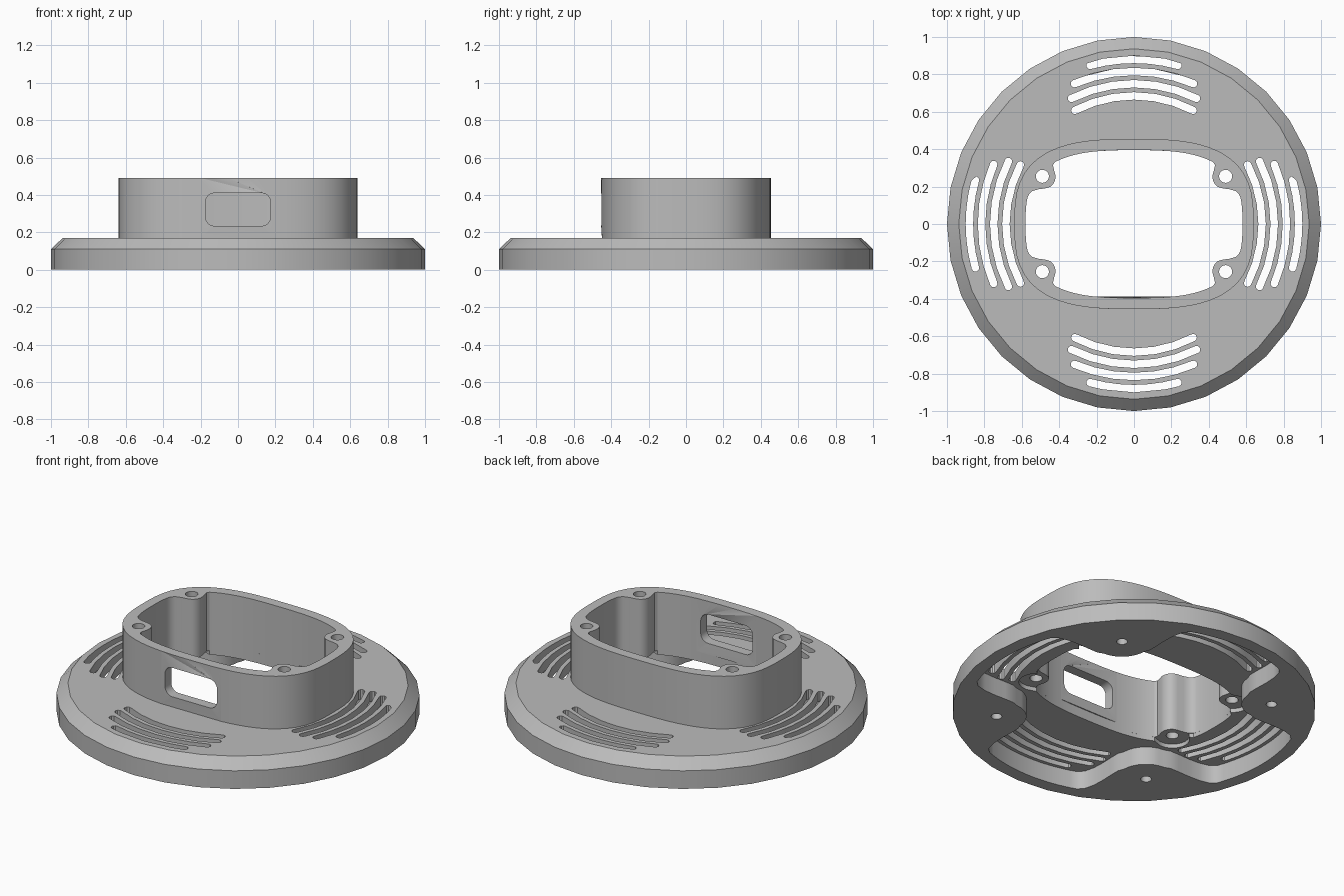
import bpy
import bmesh
from math import sin, cos, pi, radians, degrees, sqrt, hypot, atan2, asin
from mathutils import Vector
from mathutils.geometry import tessellate_polygon

cube = bpy.data.objects.get("Cube")
if cube:
    bpy.data.objects.remove(cube, do_unlink=True)

grey = bpy.data.materials.new("light_grey")
grey.use_nodes = True
GREY = (0.5, 0.5, 0.5, 1)
grey.diffuse_color = GREY
grey.node_tree.nodes["Principled BSDF"].inputs["Base Color"].default_value = GREY

ROOF, RECESS, PLATE, TOP = 0.11, 0.135, 0.17, 0.49
BOSS = (0.49, 0.255)
BOSS_DIST, BOSS_AXIS = hypot(*BOSS), atan2(BOSS[1], BOSS[0])
PANEL = 0.2
CORNERS = [(sx, sy) for sx in (1, -1) for sy in (1, -1)]


def polar(radius, count):
    """Closed outline, starting at the front, from a radius per angle."""
    angles = [2 * pi * i / count - pi / 2 for i in range(count)]
    return [(radius(a) * cos(a), radius(a) * sin(a)) for a in angles]


def circle(x, y, r, count=24):
    return [(x + px, y + py) for px, py in polar(lambda a: r, count)]


def four_holes(x, y, r):
    return [circle(sx * x, sy * y, r) for sx, sy in CORNERS]


def add_slab(bm, loops, z0, z1, taper=1):
    """Flat shape with holes given thickness; its first loop may taper."""
    low, high = [], []
    for k, loop in enumerate(loops):
        s = taper if k == 0 else 1
        a = [bm.verts.new((x, y, z0)) for x, y in loop]
        b = [bm.verts.new((x * s, y * s, z1)) for x, y in loop]
        for i in range(len(a)):
            bm.faces.new((a[i - 1], a[i], b[i], b[i - 1]))
        low += a
        high += b
    flat = [[Vector((x, y, 0)) for x, y in loop] for loop in loops]
    for tri in tessellate_polygon(flat):
        for verts in (low, high):
            bm.faces.new([verts[i] for i in tri])


def finish(name, bm):
    bmesh.ops.recalc_face_normals(bm, faces=bm.faces)
    mesh = bpy.data.meshes.new(name)
    bm.to_mesh(mesh)
    bm.free()
    mesh.materials.append(grey)
    mesh.shade_smooth()
    mesh.set_sharp_from_angle(angle=radians(30))
    bpy.context.scene.collection.objects.link(bpy.data.objects.new(name, mesh))


def oval(rx, ry, power=2.9):
    return lambda a: (abs(cos(a) / rx) ** power + abs(sin(a) / ry) ** power) ** (-1 / power)


def oval_depth(x, rx, ry, power=2.9):
    return ry * (1 - abs(x / rx) ** power) ** (1 / power)


def circle_hit(dist, r, d, side):
    """Near (-1) or far (1) side of a circle seen d radians off its axis."""
    return dist * cos(d) + side * sqrt(max(r * r - (dist * sin(d)) ** 2, 0))


def boss_angle(a):
    return abs(atan2(abs(sin(a)), abs(cos(a))) - BOSS_AXIS)


def opening(a):
    """Inner wall radius, pushed in by the four screw bosses."""
    r = oval(0.58, 0.395)(a)
    d = boss_angle(a)
    edge = asin(0.072 / BOSS_DIST)
    if d < edge:
        return min(r, circle_hit(BOSS_DIST, 0.072, d, -1))
    t = min((d - edge) / radians(3.5), 1)
    return min(r, BOSS_DIST + (r - BOSS_DIST) * t)


def recessed_opening(a):
    """Opening widened by the screw head recesses below the bosses."""
    d = boss_angle(a)
    if d < asin(0.095 / BOSS_DIST):
        return max(opening(a), circle_hit(BOSS_DIST, 0.095, d, 1))
    return opening(a)


def pocket(a):
    """Underside recess radius, with four mounting lobes on the diagonals."""
    d = abs(degrees(a) % 90 - 45)
    inner = circle_hit(0.76, 0.165, radians(min(d, 10)), -1)
    t = min(max((d - 10) / 15, 0), 1)
    return inner + (0.92 - inner) * t * t * (3 - 2 * t)


def soften(pts):
    n = len(pts)
    return [tuple((pts[i - 1][k] + 2 * pts[i][k] + pts[(i + 1) % n][k]) / 4 for k in (0, 1))
            for i in range(n)]


def slot(r, half, turn, width=0.02):
    """Curved slot with round ends, centred on the turn angle."""
    pts = []
    steps = 6
    for side in (1, -1):
        for i in range(steps + 1):
            a = turn + side * half * (2 * i / steps - 1)
            pts.append(((r + side * width) * cos(a), (r + side * width) * sin(a)))
        end = turn + side * half
        for i in range(1, 5):
            c = end + (0 if side > 0 else pi) + pi * i / 5
            pts.append((r * cos(end) + width * cos(c), r * sin(end) + width * sin(c)))
    return pts


inner_outline = soften(polar(opening, 180))
boss_holes = four_holes(*BOSS, 0.035)

# Four groups of curved vent slots
slots = [slot(r, radians(half), k * pi / 2) for k in range(4)
         for r, half in ((0.88, 15.5), (0.815, 23), (0.75, 26.5), (0.685, 27.5))]

# Round base plate: lobed rim, recessed roof, then top with a chamfered edge
bm = bmesh.new()
lobe = 0.76 * sqrt(0.5)
mid = 1 - 0.063 * (RECESS - ROOF) / (PLATE - ROOF)
add_slab(bm, [circle(0, 0, 1, 32), polar(pocket, 144)] + four_holes(lobe, lobe, 0.03), 0, ROOF)
add_slab(bm, [circle(0, 0, 1, 32), polar(recessed_opening, 180)] + slots, ROOF, RECESS, mid)
add_slab(bm, [circle(0, 0, mid, 32), inner_outline] + slots + boss_holes,
         RECESS, PLATE, 0.937 / mid)
finish("base_plate", bm)


def around_panel(pts, rx, ry):
    """Outline without the front stretch that the window panel fills."""
    y = -oval_depth(PANEL, rx, ry)
    kept = [p for p in pts if p[1] > 0 or abs(p[0]) > PANEL + 0.005]
    return [(PANEL, y)] + kept + [(-PANEL, y)]


# Raised housing wall with four screw bosses
bm = bmesh.new()
outside = around_panel(polar(oval(0.64, 0.455), 72), 0.64, 0.455)
inside = around_panel(inner_outline, 0.58, 0.395)
add_slab(bm, [outside + inside[::-1]] + boss_holes, PLATE, TOP)
finish("housing_wall", bm)

# Front wall panel with a rounded cable window, bent to the wall curve
steps = [PANEL * (i / 4 - 1) for i in range(9)]
border = [(x, PLATE) for x in steps] + [(x, TOP) for x in steps[::-1]]
window = []
for q, (sx, sz) in enumerate(((1, 1), (-1, 1), (-1, -1), (1, -1))):
    for i in range(7):
        a = (q + i / 6) * pi / 2
        window.append((sx * 0.125 + 0.05 * cos(a), 0.322 + sz * 0.038 + 0.05 * sin(a)))
bm = bmesh.new()
add_slab(bm, [border, window], 0, 1)
for v in bm.verts:
    x, height, back = v.co
    y = oval_depth(x, 0.58, 0.395) if back > 0.5 else oval_depth(x, 0.64, 0.455)
    v.co = (x, -y, height)
finish("window_panel", bm)
